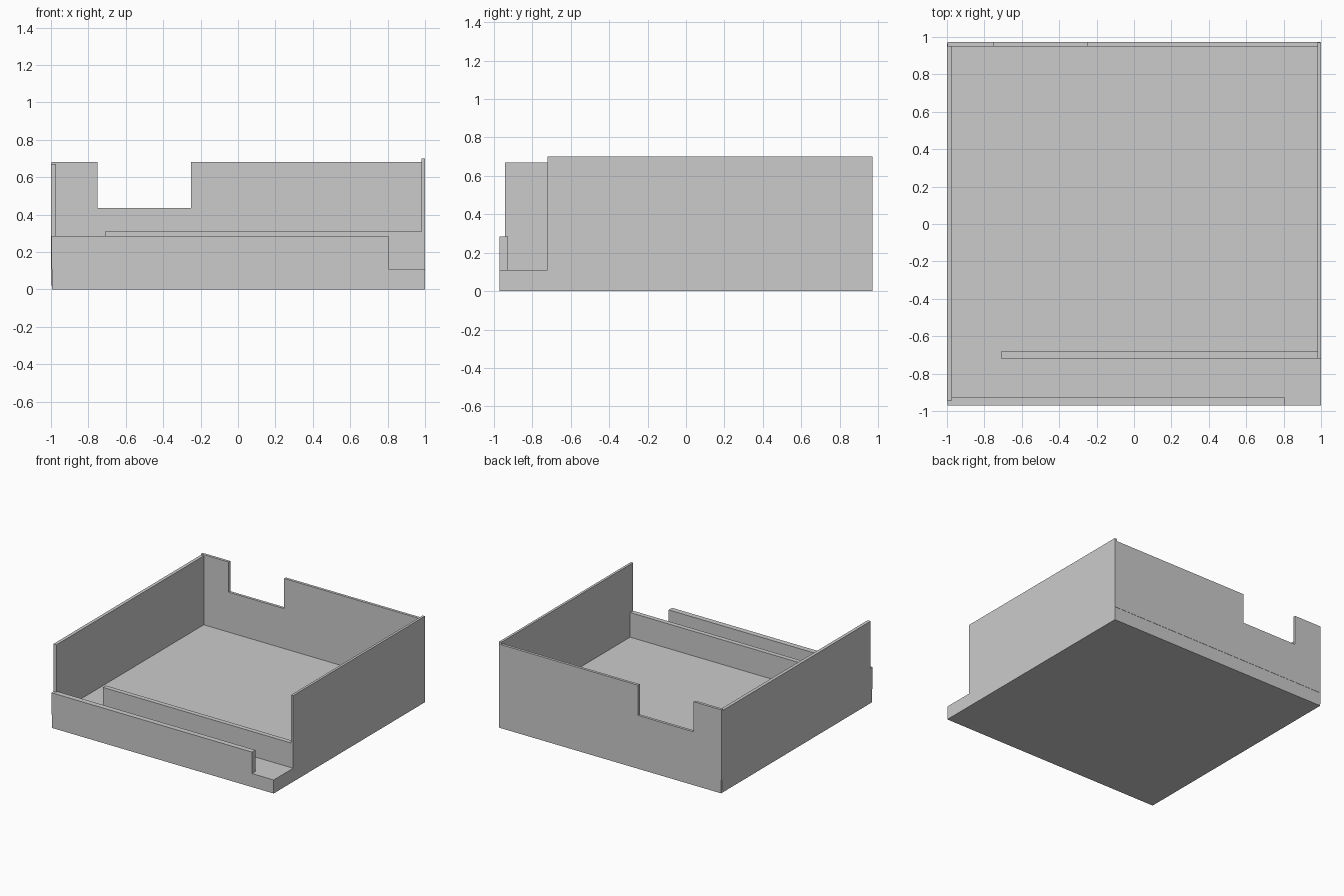
import bpy
import bmesh

if "Cube" in bpy.data.objects:
    bpy.data.objects.remove(bpy.data.objects["Cube"])


def box(name, x, y, z):
    """Axis-aligned box from (min, max) ranges."""
    bm = bmesh.new()
    bmesh.ops.create_cube(bm, size=1)
    for v in bm.verts:
        v.co = [r[0] + (c + 0.5) * (r[1] - r[0]) for c, r in zip(v.co, (x, y, z))]
    return finish(name, bm)


def panel(name, outline, y0, y1):
    """Closed x/z outline extruded from y0 to y1."""
    bm = bmesh.new()
    face = bm.faces.new([bm.verts.new((x, y0, z)) for x, z in outline])
    ext = bmesh.ops.extrude_face_region(bm, geom=[face], use_keep_orig=True)
    verts = [g for g in ext["geom"] if isinstance(g, bmesh.types.BMVert)]
    bmesh.ops.translate(bm, verts=verts, vec=(0, y1 - y0, 0))
    bmesh.ops.recalc_face_normals(bm, faces=bm.faces)
    return finish(name, bm)


def finish(name, bm):
    mesh = bpy.data.meshes.new(name)
    bm.to_mesh(mesh)
    bm.free()
    obj = bpy.data.objects.new(name, mesh)
    bpy.context.collection.objects.link(obj)
    return obj


FLOOR = 0.11

# Thick floor slab
box("floor_slab", (-0.995, 1.0), (-0.97, 0.97), (0, FLOOR))

# Side walls: the left one overlaps the slab edge slightly
box("left_wall", (-1.0, -0.973), (-0.943, 0.965), (0.02, 0.67))
box("right_wall", (0.98, 1.0), (-0.72, 0.97), (FLOOR, 0.70))

# Back wall with a rectangular window notch
panel("back_wall",
      [(-0.998, FLOOR), (0.998, FLOOR), (0.998, 0.68), (-0.25, 0.68),
       (-0.25, 0.435), (-0.75, 0.435), (-0.75, 0.68), (-0.998, 0.68)],
      0.95, 0.972)

# Low front parapet and inner partition
box("front_parapet", (-0.997, 0.805), (-0.971, -0.927), (FLOOR, 0.285))
box("inner_partition", (-0.71, 0.98), (-0.72, -0.682), (FLOOR, 0.31))
